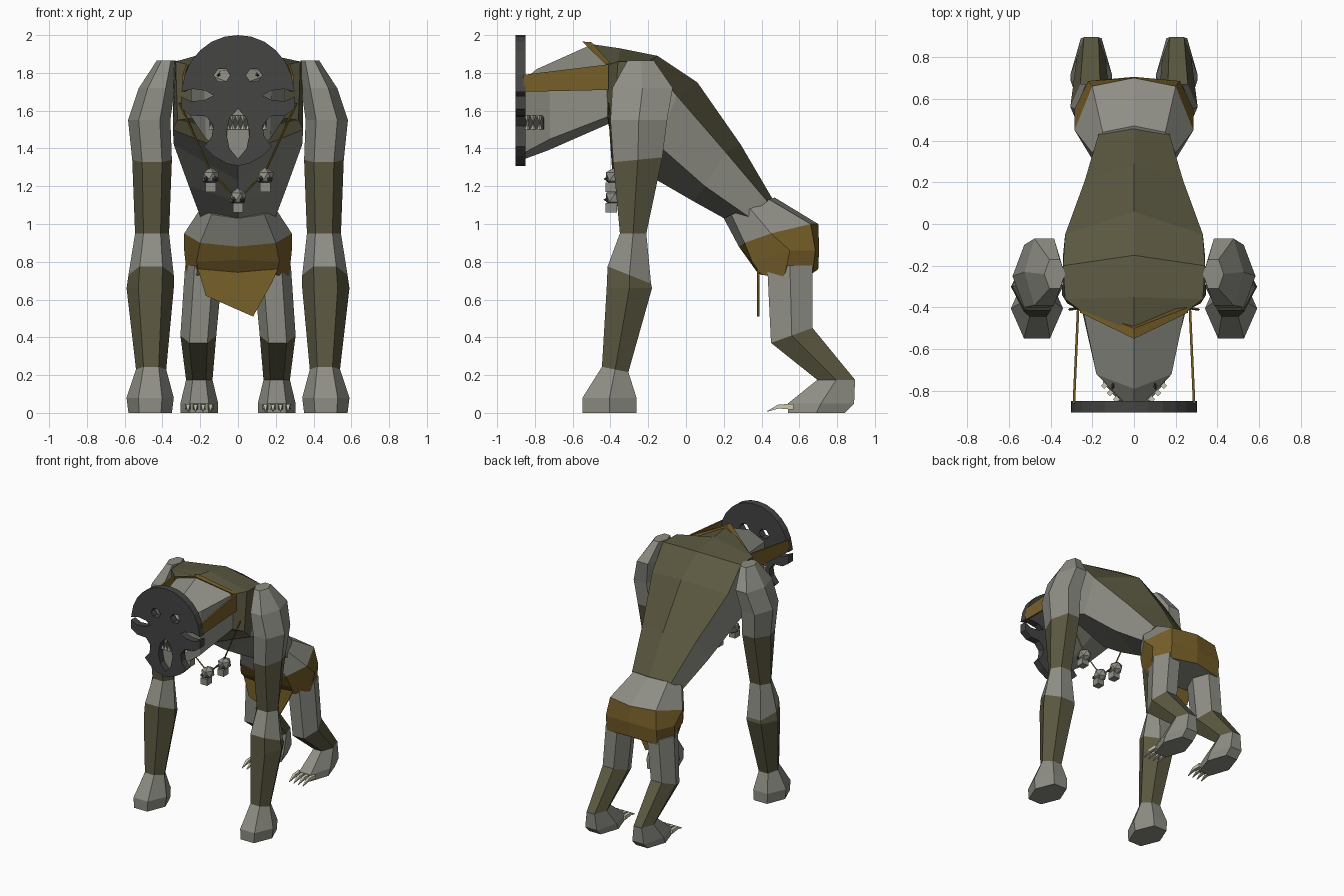
import bpy, bmesh, math
from mathutils import Vector, Matrix

if "Cube" in bpy.data.objects:
    bpy.data.objects.remove(bpy.data.objects["Cube"])

def material(name, r, g, b):
    m = bpy.data.materials.new(name)
    m.diffuse_color = (r, g, b, 1)
    m.use_nodes = True
    m.node_tree.nodes["Principled BSDF"].inputs["Base Color"].default_value = m.diffuse_color
    return m

GREY = material("grey skin", .27, .27, .235)
OLIVE = material("olive fur", .105, .098, .052)
GOLD = material("brown gold cloth", .185, .115, .022)
DARK = material("dark mask", .058, .058, .056)
BONE = material("pale bone", .60, .58, .44)

def finish(name, bm, mats):
    bmesh.ops.recalc_face_normals(bm, faces=bm.faces)
    me = bpy.data.meshes.new(name)
    bm.to_mesh(me)
    bm.free()
    for m in mats:
        me.materials.append(m)
    ob = bpy.data.objects.new(name, me)
    bpy.context.collection.objects.link(ob)
    return ob

def loft(name, rings, mats, rule=None):
    """Skin closed rings of points and cap both ends."""
    bm = bmesh.new()
    vs = [[bm.verts.new(p) for p in r] for r in rings]
    n = len(vs[0])
    for i in range(len(vs) - 1):
        for j in range(n):
            k = (j + 1) % n
            f = bm.faces.new((vs[i][j], vs[i][k], vs[i + 1][k], vs[i + 1][j]))
            f.material_index = rule(i, min(j, n - 1 - j)) if rule else 0
    bm.faces.new(vs[0])
    bm.faces.new(vs[-1])
    return finish(name, bm, mats)

def mirrored(half):
    return half + [(-x, y, z) for x, y, z in half[-2:0:-1]]

def limb(name, rings, mat, side):
    """Six sided limb; rings are (x, y, z, half width, half depth, tilt)."""
    out = []
    for x, y, z, rx, ry, t in rings:
        pts = []
        for a in range(6):
            dx = rx * math.cos(a * math.pi / 3)
            dy = ry * math.sin(a * math.pi / 3) / .866
            pts.append((side * (x + dx), y + dy, z + t * dy))
        out.append(pts)
    return loft(name, out, [mat])

def curve_mesh(name, cu, mat, matrix):
    tmp = bpy.data.objects.new(name + "_curve", cu)
    bpy.context.collection.objects.link(tmp)
    bpy.context.view_layer.update()
    me = bpy.data.meshes.new_from_object(
        tmp.evaluated_get(bpy.context.evaluated_depsgraph_get()))
    bpy.data.objects.remove(tmp)
    me.transform(matrix)
    me.materials.clear()
    me.materials.append(mat)
    for p in me.polygons:
        p.use_smooth = False
        p.material_index = 0
    ob = bpy.data.objects.new(name, me)
    bpy.context.collection.objects.link(ob)

def add_splines(cu, loops, cyclic):
    for pts in loops:
        s = cu.splines.new('POLY')
        s.points.add(len(pts) - 1)
        for p, q in zip(s.points, pts):
            p.co = (*q, 1) if len(q) == 3 else (*q, 0, 1)
        s.use_cyclic_u = cyclic

def plate(name, loops, y, thick, mat):
    """Flat plate in the front plane; later loops are holes."""
    cu = bpy.data.curves.new(name, 'CURVE')
    cu.dimensions = '2D'
    cu.fill_mode = 'BOTH'
    cu.extrude = thick / 2
    add_splines(cu, loops, True)
    curve_mesh(name, cu, mat, Matrix.Translation((0, y, 0)) @ Matrix.Rotation(math.pi / 2, 4, 'X'))

def cone(name, base, tip, r, mat, sides=4):
    bm = bmesh.new()
    d = Vector(tip) - Vector(base)
    q = d.to_track_quat('Z', 'Y').to_matrix().to_4x4()
    bmesh.ops.create_cone(bm, cap_ends=True, segments=sides, radius1=r, radius2=0, depth=d.length,
                          matrix=Matrix.Translation(Vector(base) + d / 2) @ q)
    finish(name, bm, [mat])

# torso: half rings run from spine to belly
torso = [
    [(0, .46, 1.13), (.17, .43, 1.12), (.2, .33, 1.04), (0, .22, 1.02)],
    [(0, .29, 1.42), (.235, .21, 1.38), (.26, .1, 1.2), (0, .04, 1.12)],
    [(0, .06, 1.75), (.33, -.05, 1.68), (.34, -.15, 1.42), (0, -.15, 1.23)],
    [(0, -.15, 1.89), (.34, -.2, 1.86), (.345, -.34, 1.5), (0, -.34, 1.36)],
    [(0, -.35, 1.93), (.33, -.36, 1.86), (.32, -.38, 1.55), (0, -.38, 1.48)],
    [(0, -.52, 1.955), (.25, -.42, 1.84), (.25, -.415, 1.56), (0, -.41, 1.52)]]
loft("torso", [mirrored(r) for r in torso], [GREY, OLIVE], lambda i, k: int(k == 0 or i >= 3))

# head behind the mask
head = [
    [(0, -.5, 1.95), (.245, -.41, 1.835), (.25, -.41, 1.57), (0, -.41, 1.53)],
    [(0, -.79, 1.82), (.18, -.72, 1.8), (.17, -.72, 1.45), (0, -.73, 1.39)],
    [(0, -.852, 1.77), (.05, -.852, 1.75), (.06, -.852, 1.38), (0, -.852, 1.345)]]
loft("head", [mirrored(r) for r in head], [GREY])
band = [
    [(0, -.5, 1.962), (.258, -.40, 1.852), (.258, -.40, 1.72), (0, -.4, 1.7)],
    [(0, -.55, 1.966), (.258, -.425, 1.845), (.258, -.425, 1.72), (0, -.425, 1.7)]]
loft("head_band", [mirrored(r) for r in band], [GOLD])

# mouth strip and teeth
strip = [(-.15, -.757), (-.065, -.857), (.065, -.857), (.15, -.757)]
loft("mouth", [[(x, y, 1.5), (x, y, 1.57), (x * .8, y + .03, 1.57), (x * .8, y + .03, 1.5)]
               for x, y in strip], [DARK])
for i, (x, y) in enumerate([(0, -.862), (.028, -.862), (.055, -.862), (.085, -.84), (.115, -.81), (.142, -.775)]):
    for s in ((1, -1) if x else (1,)):
        cone("upper_tooth", (s * x, y, 1.575), (s * x, y, 1.535), .016, BONE)
        cone("lower_tooth", (s * x, y, 1.5), (s * x, y, 1.535), .014, BONE)

# mask with notched sides and cut holes
side = [(0, 2), (.07, 1.992), (.14, 1.965), (.2, 1.92), (.25, 1.86), (.282, 1.79), (.3, 1.70),
        (.24, 1.715), (.17, 1.705), (.13, 1.68), (.18, 1.655), (.25, 1.65), (.302, 1.675), (.3, 1.61),
        (.25, 1.575), (.17, 1.57), (.13, 1.52), (.14, 1.46), (.18, 1.41), (.13, 1.36), (.06, 1.32), (0, 1.308)]
hole = [(0, 1.61), (.045, 1.56), (.062, 1.48), (.045, 1.4), (0, 1.345)]
both = lambda h: h + [(-x, z) for x, z in h[-2:0:-1]]
hexes = [[(s * .085 + .043 * math.cos(a * math.pi / 3), 1.787 + .038 * math.sin(a * math.pi / 3))
          for a in range(6)] for s in (1, -1)]
plate("mask", [both(side), both(hole)] + hexes, -.876, .054, DARK)

# pelvis and wrap: half rings from front to back
P = [
    [(0, .2, 1.03), (.14, .24, 1.05), (.2, .34, 1.08), (.15, .44, 1.13), (0, .47, 1.14)],
    [(0, .28, .88), (.2, .31, .9), (.285, .45, .95), (.2, .66, 1.0), (0, .7, 1.0)],
    [(0, .33, .81), (.22, .35, .8), (.285, .55, .86), (.22, .685, .86), (0, .705, .87)],
    [(0, .38, .74), (.2, .4, .73), (.27, .52, .72), (.22, .67, .74), (0, .7, .76)]]
loft("pelvis", [mirrored(r) for r in P], [GREY, GOLD], lambda i, k: int(i > 0))
plate("loincloth_flap", [[(-.22, .78), (.22, .78), (.18, .69), (.08, .51), (-.17, .62), (-.2, .72)]],
      .383, .012, GOLD)

for s in (1, -1):
    # arms
    limb("shoulder", [(.38, -.24, 1.865, .05, .07, 0), (.43, -.23, 1.72, .095, .16, 0),
                      (.47, -.25, 1.55, .112, .15, 0), (.455, -.255, 1.34, .105, .13, .1)], GREY, s)
    limb("upper_arm", [(.455, -.255, 1.34, .105, .13, .1), (.455, -.28, .95, .09, .07, 0)], OLIVE, s)
    limb("elbow", [(.455, -.28, .95, .09, .07, 0), (.46, -.3, .73, .12, .115, -.4)], GREY, s)
    limb("forearm", [(.46, -.3, .73, .12, .115, -.4), (.465, -.30, .66, .125, .12, 0),
                     (.46, -.375, .23, .08, .07, -.2)], OLIVE, s)
    limb("hand", [(.46, -.375, .23, .08, .07, -.2), (.465, -.405, .08, .125, .143, 0),
                  (.465, -.405, 0, .115, .143, 0)], GREY, s)
    # legs
    limb("thigh", [(.18, .55, .78, .1, .12, 0), (.21, .56, .41, .095, .11, .36)], GREY, s)
    limb("shin", [(.21, .56, .41, .095, .11, .36), (.205, .795, .175, .07, .1, 0)], OLIVE, s)
    limb("foot", [(.205, .795, .175, .07, .1, 0), (.205, .715, .05, .1, .175, 0),
                  (.205, .69, 0, .1, .15, 0)], GREY, s)
    for i in range(4):
        x = s * (.145 + i * .04)
        sq = lambda y, z, r: [(x - r, y, z - r), (x + r, y, z - r), (x + r, y, z + r), (x - r, y, z + r)]
        loft("claw", [sq(.57, .032, .015), sq(.49, .034, .011), sq(.43, .008, .002)], [BONE])
    # mask strap
    loft("mask_strap", [[(s * x, y, a), (s * (x + .012), y, a), (s * (x + .012), y, b), (s * x, y, b)]
                        for x, y, a, b in ((.262, -.41, 1.71, 1.845), (.282, -.86, 1.7, 1.79))], [GOLD])
    # eyes
    cone("eye", (s * .1, -.765, 1.785), (s * .105, -.795, 1.79), .018, DARK)

# necklace cord with hanging skulls
cord = bpy.data.curves.new("necklace_cord", 'CURVE')
cord.dimensions = '3D'
cord.bevel_depth = .006
cord.bevel_resolution = 0
arc = [(.31, -.41, 1.64), (.145, -.385, 1.28), (.04, -.37, 1.17), (0, -.37, 1.16)]
add_splines(cord, [arc + [(-x, y, z) for x, y, z in arc[-2::-1]]], False)
curve_mesh("necklace_cord", cord, GOLD, Matrix())

for x, z in ((-.145, 1.25), (.145, 1.25), (0, 1.14)):
    bm = bmesh.new()
    bmesh.ops.create_icosphere(bm, subdivisions=1, radius=.052,
                               matrix=Matrix.Translation((x, -.375, z)) @ Matrix.Diagonal((.95, 1.1, 1, 1)))
    bmesh.ops.create_cube(bm, size=1, matrix=Matrix.Translation((x, -.395, z - .055)) @ Matrix.Diagonal((.055, .06, .05, 1)))
    finish("skull", bm, [GREY])
    for s in (1, -1):
        cone("skull_socket", (x + s * .022, -.415, z - .012), (x + s * .022, -.437, z - .012), .016, DARK, 5)
